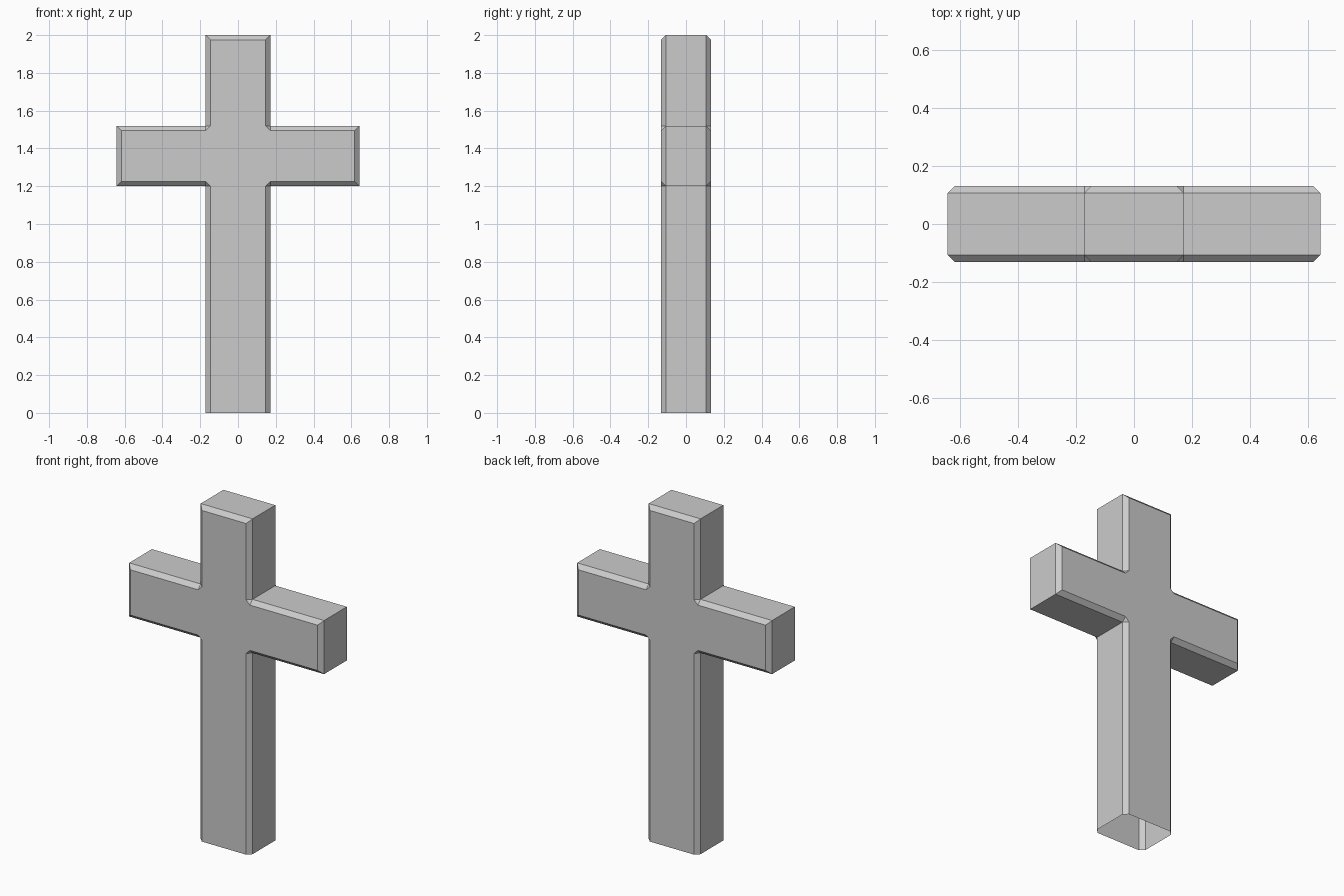
import bpy, bmesh
from mathutils import Vector

cube = bpy.data.objects.get("Cube")
if cube:
    bpy.data.objects.remove(cube, do_unlink=True)

HALF_DEPTH, CHAMFER = 0.132, 0.025

# Stone material
stone = bpy.data.materials.new("grey_stone")
stone.use_nodes = True
colour = (0.6, 0.6, 0.6, 1)
stone.diffuse_color = colour
stone.node_tree.nodes["Principled BSDF"].inputs["Base Color"].default_value = colour

# Silhouette: right half from the foot up, then mirrored (counter-clockwise)
right = [(0.171, 0), (0.171, 1.2), (0.643, 1.2), (0.643, 1.52), (0.171, 1.52), (0.171, 2)]
outline = [Vector(p) for p in right + [(-x, z) for x, z in reversed(right)]]
count = len(outline)


def inset_corner(i):
    """Points of the chamfered face at one corner: two where the corner is concave."""
    p = outline[i]
    a = (p - outline[i - 1]).normalized()
    b = (outline[(i + 1) % count] - p).normalized()
    na, nb = Vector((-a.y, a.x)) * CHAMFER, Vector((-b.y, b.x)) * CHAMFER
    if p.y == 0:                       # the foot keeps its full length
        return [p + (na if b.y == 0 else nb)]
    if a.cross(b) < 0:
        return [p + na, p + nb]
    return [p + na + nb]


bm = bmesh.new()
rims = []
for side in (-1, 1):
    rim = [bm.verts.new((p.x, side * (HALF_DEPTH - CHAMFER), p.y)) for p in outline]
    inner = [[bm.verts.new((q.x, side * HALF_DEPTH, q.y)) for q in inset_corner(i)]
             for i in range(count)]
    rims.append(rim)
    # Broad face
    bm.faces.new([v for corner in inner for v in corner])
    # Chamfer strips and the small triangles in the inner corners
    for i in range(count):
        j = (i + 1) % count
        if i != count - 1:             # the foot stays open
            bm.faces.new((rim[i], rim[j], inner[j][0], inner[i][-1]))
        if len(inner[i]) == 2:
            bm.faces.new((rim[i], inner[i][1], inner[i][0]))

# Side walls, without the foot
for i in range(count - 1):
    bm.faces.new((rims[0][i], rims[0][i + 1], rims[1][i + 1], rims[1][i]))

bmesh.ops.recalc_face_normals(bm, faces=bm.faces)
mesh = bpy.data.meshes.new("cross")
bm.to_mesh(mesh)
bm.free()
mesh.materials.append(stone)
cross = bpy.data.objects.new("cross", mesh)
bpy.context.collection.objects.link(cross)
